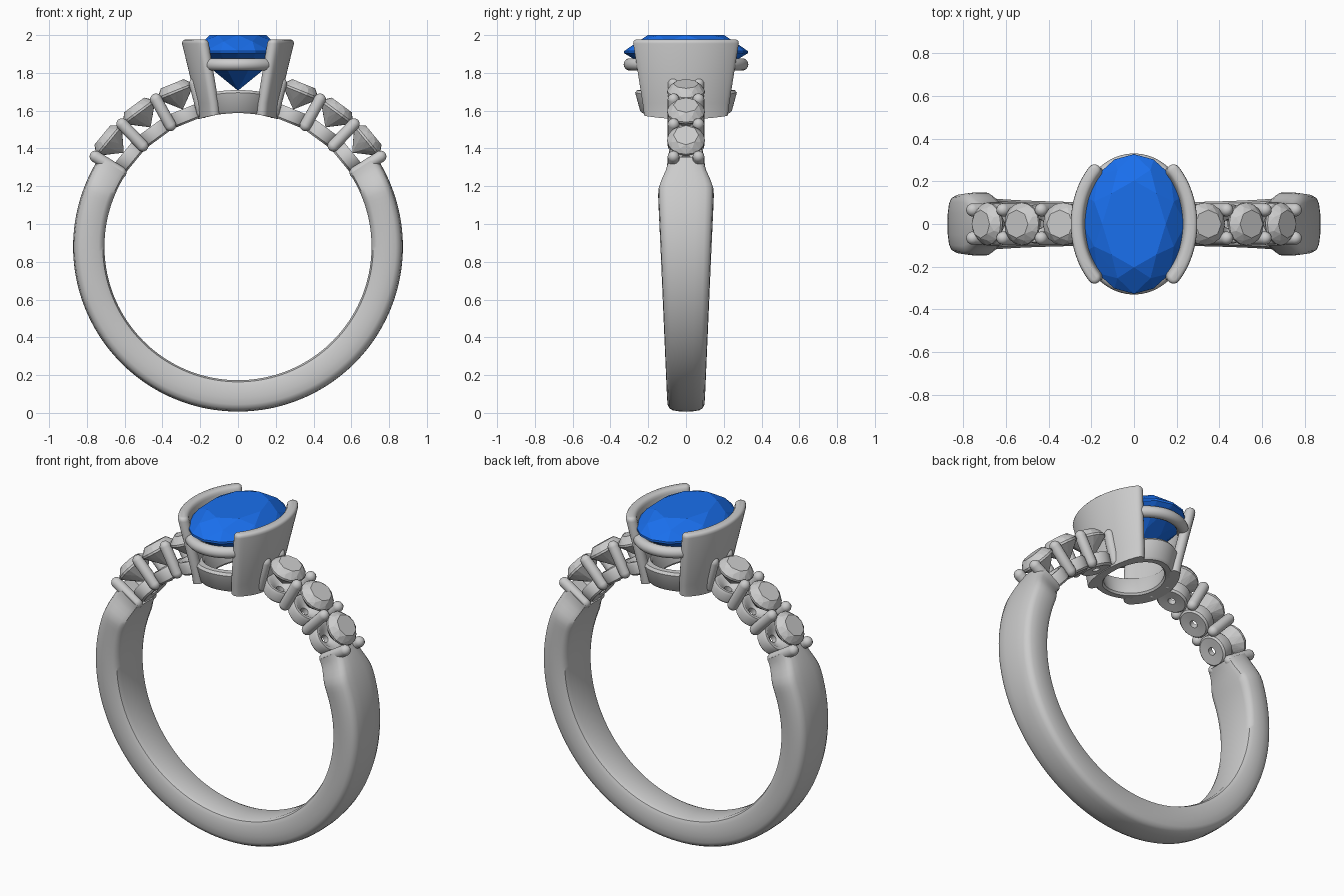
import bpy, bmesh, math
from math import sin, cos, pi, radians, sqrt
from mathutils import Matrix, Vector

if "Cube" in bpy.data.objects:
    bpy.data.objects.remove(bpy.data.objects["Cube"])

CZ, RI = 0.88, 0.707          # finger hole centre height and radius


def finish(name, bm, smooth=True, mat=None):
    bmesh.ops.recalc_face_normals(bm, faces=bm.faces)
    me = bpy.data.meshes.new(name)
    bm.to_mesh(me)
    bm.free()
    ob = bpy.data.objects.new(name, me)
    bpy.context.collection.objects.link(ob)
    if mat:
        me.materials.append(mat)
    if smooth:
        bpy.ops.object.select_all(action='DESELECT')
        ob.select_set(True)
        bpy.context.view_layer.objects.active = ob
        bpy.ops.object.shade_smooth_by_angle(angle=radians(40))
    return ob


def loft(name, loops, closed=False):
    """Skin a list of closed point loops; cap both ends unless closed."""
    bm = bmesh.new()
    vs = [[bm.verts.new(p) for p in lp] for lp in loops]
    n, m = len(vs[0]), len(vs)
    for i in range(m if closed else m - 1):
        a, b = vs[i], vs[(i + 1) % m]
        for j in range(n):
            k = (j + 1) % n
            bm.faces.new((a[j], a[k], b[k], b[j]))
    if not closed:
        bm.faces.new(vs[0])
        bm.faces.new(vs[-1])
    return finish(name, bm)


def lathe(name, profile, frame, n=24, closed=False):
    """Revolve (radius, height) points about local z, placed by frame."""
    loops = [[frame @ Vector((r * cos(2 * pi * j / n), r * sin(2 * pi * j / n), h))
              for j in range(n)] for r, h in profile]
    return loft(name, loops, closed)


def gem(name, rx, ry, crown, depth, frame, table=0.62, mat=None):
    """Brilliant cut: convex hull of table, crown, girdle, pavilion, culet."""
    bm = bmesh.new()
    rings = ((table, crown, 8, 0), (0.84, crown * 0.62, 8, 0.5), (1, 0.006, 16, 0),
             (1, -0.006, 16, 0), (0.55, -depth * 0.52, 8, 0.5), (0.02, -depth, 8, 0))
    for s, z, n, off in rings:
        for j in range(n):
            t = 2 * pi * (j + off) / n
            bm.verts.new(frame @ Vector((s * rx * cos(t), s * ry * sin(t), z)))
    bmesh.ops.convex_hull(bm, input=bm.verts)
    return finish(name, bm, False, mat)


def radial(deg, y=0.0):
    """Frame at the ring centre whose z axis points outward at an angle."""
    return Matrix.Translation((0, y, CZ)) @ Matrix.Rotation(radians(90 - deg), 4, 'Y')


def on_arc(x, r):
    return CZ + sqrt(r * r - x * x)


# Shank: rounded section swept round the bottom, widening then pinched at the ends
def half_width(deg):
    z = CZ + 0.8 * sin(radians(deg))
    w = 0.097 + 0.05 * max(0, min(1, z / 1.15))
    if z > 1.17:
        f = min(1, (z - 1.17) / 0.14)
        w -= 0.047 * f * f * (3 - 2 * f)
    return w


section = [(-0.70, 0.707), (0.70, 0.707), (0.90, 0.716), (1.0, 0.738), (1.0, 0.80),
           (0.97, 0.835), (0.88, 0.856), (0.70, 0.866), (0.35, 0.872), (0, 0.873),
           (-0.35, 0.872), (-0.70, 0.866), (-0.88, 0.856), (-0.97, 0.835),
           (-1.0, 0.80), (-1.0, 0.738), (-0.90, 0.716)]
loops = []
for i in range(121):
    d = 33 - i * 246 / 120
    w = half_width(d)
    c, s = cos(radians(d)), sin(radians(d))
    loops.append([(r * c, u * w, CZ + r * s) for u, r in section])
loft("shank", loops)

# Shoulder stones, cups and prongs, both sides
PR = 0.031
prong = [(PR * sin(a), 0.735 - PR * cos(a)) for a in (0.1, 0.5, 0.9, 1.3, pi / 2)]
prong += [(PR * sin(a), 0.893 + PR * cos(a)) for a in (pi / 2, 1.3, 0.9, 0.5, 0.1)]
cup = [(0.022, 0.712), (0.078, 0.708), (0.088, 0.718), (0.092, 0.772),
       (0.085, 0.785), (0.07, 0.785), (0.022, 0.745)]
for side, flip in (("right", False), ("left", True)):
    for k in range(4):
        a = 32.3 + 14.3 * k
        ang = 180 - a if flip else a
        for y in (-0.066, 0.066):
            lathe(f"{side}_prong_{k}_{'front' if y < 0 else 'back'}", prong, radial(ang, y), 16)
        if k < 3:
            mid = 180 - a - 7.15 if flip else a + 7.15
            lathe(f"{side}_cup_{k}", cup, radial(mid), 28, closed=True)
            gem(f"{side}_stone_{k}", 0.1, 0.1, 0.045, 0.10,
                radial(mid) @ Matrix.Translation((0, 0, 0.885)), 0.66)


# Half bezels: crescent outlines with rounded ends, tapering down to the finger hole
def crescent(a, b, h, z, sx):
    def at(t, off):
        n = Vector((cos(t) / a, sin(t) / b)).normalized()
        return Vector((a * cos(t), b * sin(t))) + n * off, n
    T, N = radians(46), 28
    ts = [-T + 2 * T * i / N for i in range(N + 1)]
    pts = [at(t, h)[0] for t in ts]
    for end in (1, -1):
        p, n = at(T * end, 0)
        tan = Vector((-n.y, n.x)) * end
        pts += [p + n * (h * cos(q) * end) + tan * (h * sin(q))
                for q in [pi * i / 8 for i in range(1, 8)]]
        if end == 1:
            pts += [at(t, -h)[0] for t in reversed(ts)]
    return [(sx * p.x, p.y, on_arc(p.x, RI) if z is None else z) for p in pts]


levels = [(0.182, 0.268, 0.029, None), (0.190, 0.278, 0.030, 1.64), (0.266, 0.347, 0.030, 1.955),
          (0.267, 0.349, 0.027, 1.967), (0.268, 0.350, 0.020, 1.974), (0.268, 0.350, 0.010, 1.977)]
for side, sx in (("right", 1), ("left", -1)):
    loft(f"{side}_bezel", [crescent(a, b, h, z, sx) for a, b, h, z in levels])

# Base ring of the head: oval collar curved to the finger hole
collar = [(0.018, RI), (0.030, RI + 0.012), (0.056, 0.815), (0.045, 0.829),
          (0.012, 0.829), (0.0, 0.815), (-0.026, RI + 0.01), (-0.016, RI)]
loops = []
for i in range(64):
    t = 2 * pi * i / 64
    pts = []
    for off, r in collar:
        x, y = (0.165 + off * 0.8) * cos(t), (0.213 + off) * sin(t)
        pts.append((x, y, on_arc(x, r)))
    loops.append(pts)
loft("head_base_ring", loops, closed=True)

# Gallery rails bridging the bezels front and back
for name, mid in (("back_rail", 90), ("front_rail", 270)):
    loops = []
    for i in range(25):
        t = radians(mid - 48 + 4 * i)
        n = Vector((cos(t) / 0.238, sin(t) / 0.297)).normalized() * 0.033
        loops.append([(0.238 * cos(t) + n.x * cos(q), 0.297 * sin(t) + n.y * cos(q),
                       1.845 + 0.033 * sin(q)) for q in [2 * pi * j / 14 for j in range(14)]])
    loft(name, loops)

# Blue oval centre stone
blue = bpy.data.materials.new("blue_gem")
blue.diffuse_color = (0.01, 0.16, 0.85, 1)
blue.use_nodes = True
blue.node_tree.nodes["Principled BSDF"].inputs["Base Color"].default_value = blue.diffuse_color
gem("centre_stone", 0.24, 0.327, 0.09, 0.20, Matrix.Translation((0, 0, 1.91)), 0.62, blue)
